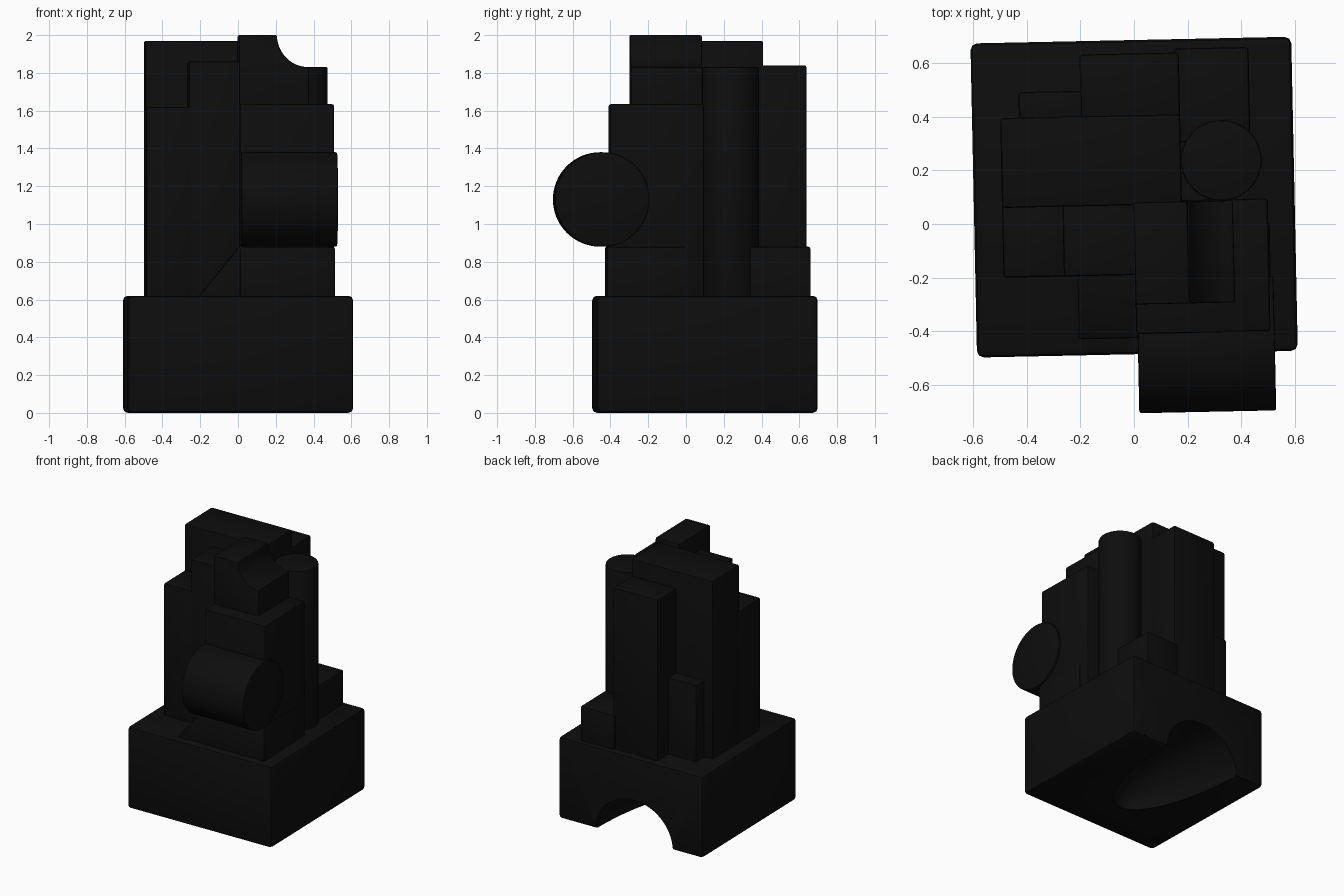
import bpy, bmesh, math
from mathutils import Matrix, Vector

default = bpy.data.objects.get("Cube")
if default:
    bpy.data.objects.remove(default)

# One flat colour for the whole model
black = bpy.data.materials.new("matte_black")
black.use_nodes = True
shade = (0.004, 0.004, 0.004, 1)
black.diffuse_color = shade
black.node_tree.nodes["Principled BSDF"].inputs["Base Color"].default_value = shade

TURN = Matrix.Rotation(math.radians(1.2), 4, "Z")
DECK = 0.62        # top of the plinth
SUNK = 0.55        # tower parts start a little inside the plinth


def finish(name, bm, bevel=0.012):
    """Turn a bmesh into a softly rounded, slightly turned object."""
    bmesh.ops.recalc_face_normals(bm, faces=bm.faces)
    bm.transform(TURN)
    mesh = bpy.data.meshes.new(name)
    bm.to_mesh(mesh)
    bm.free()
    mesh.materials.append(black)
    obj = bpy.data.objects.new(name, mesh)
    bpy.context.collection.objects.link(obj)
    bpy.ops.object.select_all(action="DESELECT")
    obj.select_set(True)
    bpy.context.view_layer.objects.active = obj
    if bevel:
        mod = obj.modifiers.new("soft_edges", "BEVEL")
        mod.width, mod.segments = bevel, 2
        mod.limit_method, mod.angle_limit = "ANGLE", math.radians(40)
        bpy.ops.object.modifier_apply(modifier=mod.name)
    bpy.ops.object.shade_smooth_by_angle(angle=math.radians(35))
    return obj


def box(name, x, y, z, bevel=0.012):
    bm = bmesh.new()
    bmesh.ops.create_cube(bm, size=1)
    for v in bm.verts:
        v.co = Vector([lo + (c + 0.5) * (hi - lo)
                       for c, (lo, hi) in zip(v.co, (x, y, z))])
    return finish(name, bm, bevel)


def prism(name, profile, y, bevel=0.008):
    """Extrude an x-z profile along y."""
    bm = bmesh.new()
    face = bm.faces.new([bm.verts.new((px, y[0], pz)) for px, pz in profile])
    new = bmesh.ops.extrude_face_region(bm, geom=[face])["geom"]
    bmesh.ops.translate(bm, vec=(0, y[1] - y[0], 0),
                        verts=[g for g in new if isinstance(g, bmesh.types.BMVert)])
    return finish(name, bm, bevel)


def cylinder(name, centre, radius, length, axis="Z"):
    bm = bmesh.new()
    spin = Matrix.Rotation(math.pi / 2, 4, "Y") if axis == "X" else Matrix()
    bmesh.ops.create_cone(bm, cap_ends=True, segments=64, radius1=radius,
                          radius2=radius, depth=length,
                          matrix=Matrix.Translation(centre) @ spin)
    return finish(name, bm, 0.008)


# Plinth with a vaulted hollow opening at the back
plinth = box("plinth", (-0.595, 0.6), (-0.485, 0.685), (0, DECK), 0.025)
bm = bmesh.new()
bmesh.ops.create_uvsphere(
    bm, u_segments=48, v_segments=24, radius=1,
    matrix=Matrix.Translation((-0.03, 0.72, 0)) @ Matrix.Diagonal((0.32, 0.9, 0.3, 1)))
hollow = finish("hollow_cutter", bm, 0)
hollow.hide_render = True
cut = plinth.modifiers.new("hollow", "BOOLEAN")
cut.operation, cut.object, cut.solver = "DIFFERENCE", hollow, "EXACT"
bpy.context.view_layer.objects.active = plinth
bpy.ops.object.modifier_apply(modifier=cut.name)
bpy.data.objects.remove(hollow)
bpy.ops.object.select_all(action="DESELECT")
plinth.select_set(True)
bpy.ops.object.shade_smooth_by_angle(angle=math.radians(35))

# Tower slabs: x range, y range, top height
slabs = {
    "main_slab": ((-0.49, 0.18), (0.07, 0.405), 1.97),
    "back_slab": ((-0.19, 0.18), (0.38, 0.635), 1.84),
    "back_low_block": ((-0.42, -0.17), (0.38, 0.5), 1.2),
    "back_corner_block": ((0.16, 0.44), (0.3, 0.65), 0.88),
    "front_outer_slab": ((-0.49, -0.24), (-0.19, 0.09), 1.62),
    "front_inner_slab": ((-0.265, 0.02), (-0.19, 0.09), 1.86),
    "front_side_slab": ((0.0, 0.5), (-0.41, 0.085), 1.635),
    "front_footing": ((0.0, 0.505), (-0.43, 0.0), 0.88),
}
for name, (x, y, top) in slabs.items():
    box(name, x, y, (SUNK, top))

# Round column beside the main slab
cylinder("round_column", (0.33, 0.23, (SUNK + 1.83) / 2), 0.15, 1.83 - SUNK)

# Drum lying across the front
cylinder("front_drum", (0.26, -0.455, 1.13), 0.25, 0.51, "X")

# Crown with a scooped shoulder
scoop = []
for i in range(13):
    a = math.pi + i / 12 * math.pi / 2
    scoop.append((0.37 + 0.17 * math.cos(a), 2 + 0.17 * math.sin(a)))
prism("scooped_crown", [(0.0, 1.5), (0.0, 2.0)] + scoop + [(0.37, 1.5)], (-0.3, 0.08))

# Sloping wedge at the foot of the front
prism("front_wedge", [(-0.27, SUNK), (0.02, SUNK), (0.02, 0.9), (-0.0, 0.88)],
      (-0.425, -0.15))
